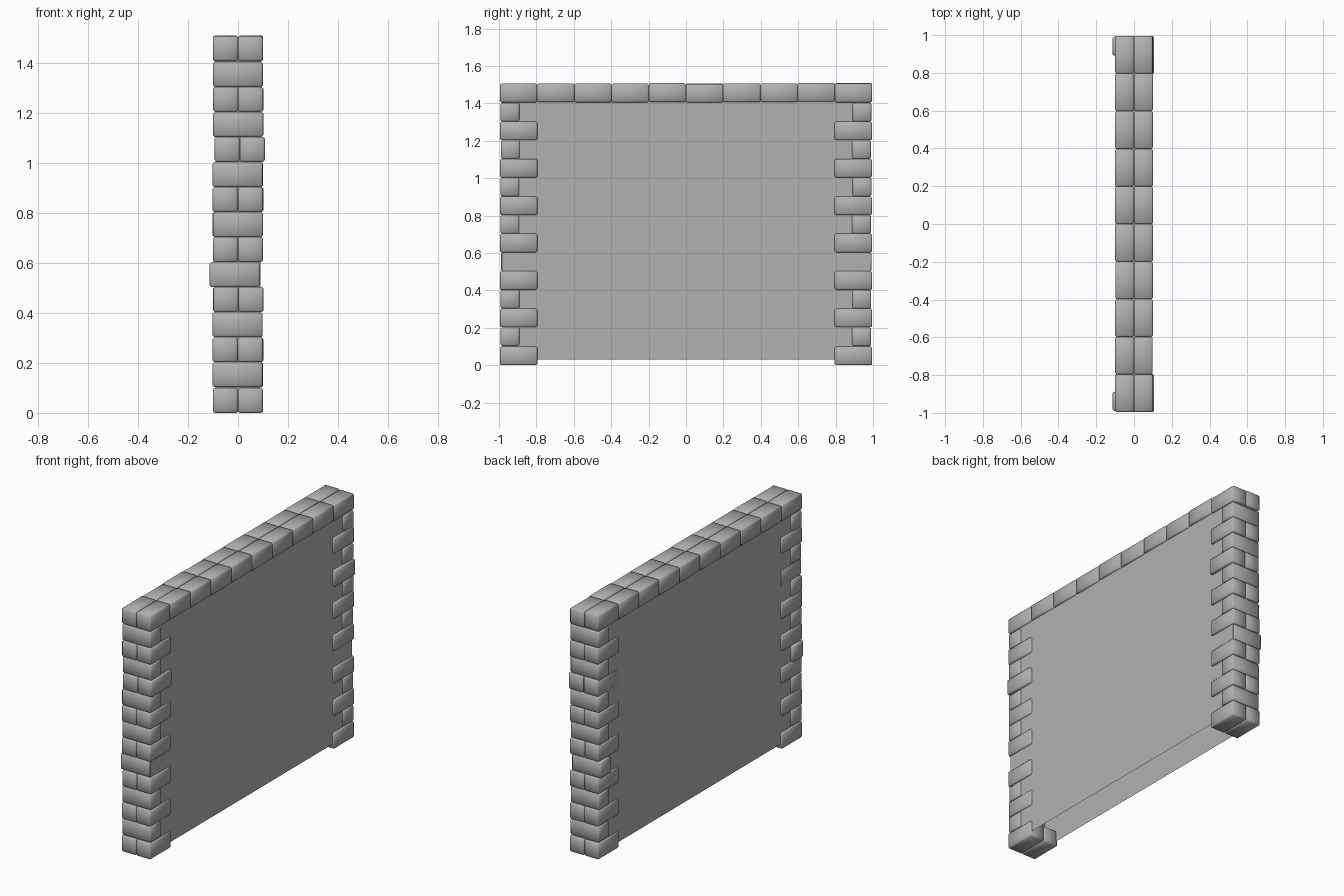
import bpy, bmesh, random

if "Cube" in bpy.data.objects:
    bpy.data.objects.remove(bpy.data.objects["Cube"])

random.seed(4)
SIZE = 0.1          # brick height and width; length is twice this
EDGE = 0.995        # outer end of the wall

stone = bpy.data.materials.new("grey_stone")
stone.diffuse_color = (0.44, 0.44, 0.44, 1)
stone.use_nodes = True
stone.node_tree.nodes["Principled BSDF"].inputs["Base Color"].default_value = stone.diffuse_color


def box(name, centre, dims, bevel=0.0):
    bpy.ops.mesh.primitive_cube_add(size=1, location=centre)
    ob = bpy.context.object
    ob.name = name
    ob.scale = dims
    bpy.ops.object.transform_apply(location=False, rotation=False, scale=True)
    ob.data.materials.append(stone)
    if bevel:
        m = ob.modifiers.new("soft_edges", 'BEVEL')
        m.width = bevel
        m.segments = 1
        bpy.ops.object.shade_smooth()
    return ob


def brick(name, x, y, z, dx, dy):
    box(name, (x, y, z + SIZE / 2 + 0.002), (dx, dy, SIZE), 0.007)


# plain hollow core, just inside the stone faces and open underneath
panel = box("wall_panel", (0, 0, 0.735), (0.18, 1.965, 1.41))
bm = bmesh.new()
bm.from_mesh(panel.data)
bmesh.ops.delete(bm, geom=[f for f in bm.faces if f.normal.z < -0.5],
                 context='FACES_ONLY')
bm.to_mesh(panel.data)
bm.free()

# interlocking end columns: pairs of long bricks alternate with single cross bricks
for side, label in ((-1, "front"), (1, "back")):
    for row in range(14):
        z = row * SIZE + (0.001 if row else -0.002)
        shift = random.uniform(-0.0015, 0.0015)
        if row % 2 == 0:
            if row == 10:
                shift = 0.007
            for x in (-0.05, 0.05):
                brick(f"{label}_long_brick", x + shift, side * (EDGE - SIZE), z,
                      SIZE, 2 * SIZE)
        else:
            if row == 5:
                shift = -0.013      # this one slides out of line
            y = EDGE - SIZE / 2 - random.uniform(0.002, 0.007)
            brick(f"{label}_cross_brick", shift, side * y, z, 2 * SIZE, SIZE)

# coping: two rows of long bricks along the top
for i in range(10):
    y = (i - 4.5) * 0.199
    for x in (-0.05, 0.05):
        brick("coping_brick", x + random.uniform(-0.001, 0.001), y,
              1.405 + random.uniform(-0.003, 0.002), SIZE, 0.199)
